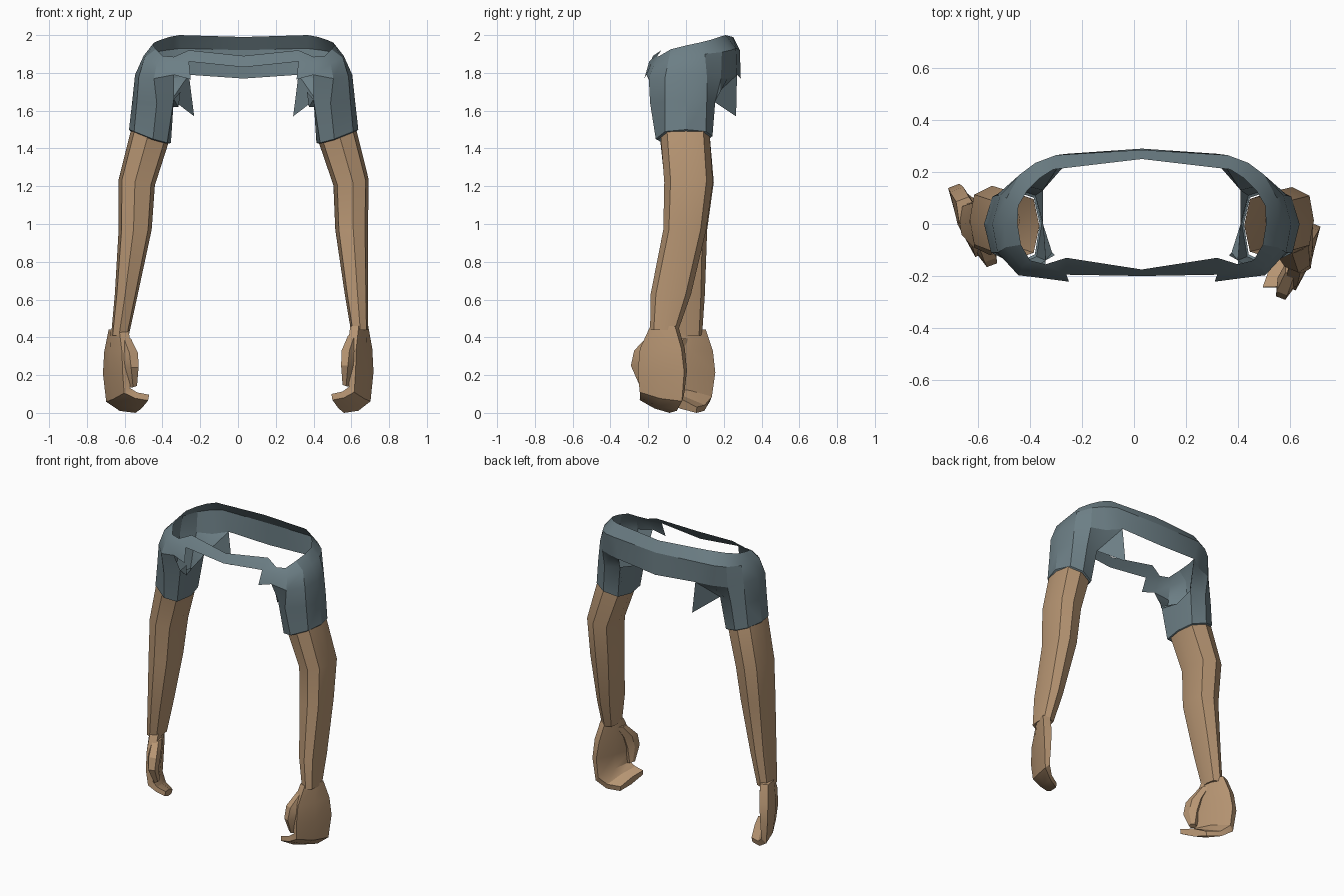
import bpy, bmesh, math
from mathutils import Vector

if "Cube" in bpy.data.objects:
    bpy.data.objects.remove(bpy.data.objects["Cube"])

CX = 0.03  # symmetry line of the shirt


def material(name, rgb):
    m = bpy.data.materials.new(name)
    m.diffuse_color = (*rgb, 1)
    m.use_nodes = True
    m.node_tree.nodes["Principled BSDF"].inputs["Base Color"].default_value = m.diffuse_color
    return m


SHIRT = material("slate_cloth", (0.15, 0.21, 0.235))
SKIN = material("tan_skin", (0.47, 0.30, 0.17))


def finish(bm, name, mat):
    bmesh.ops.recalc_face_normals(bm, faces=bm.faces)
    me = bpy.data.meshes.new(name)
    bm.to_mesh(me)
    bm.free()
    me.materials.append(mat)
    ob = bpy.data.objects.new(name, me)
    bpy.context.collection.objects.link(ob)
    bpy.context.view_layer.objects.active = ob
    ob.select_set(True)
    bpy.ops.object.shade_smooth_by_angle(angle=math.radians(28))
    ob.select_set(False)
    return ob


def bridge(bm, a, b, closed=False):
    n = len(a)
    for i in range(n if closed else n - 1):
        j = (i + 1) % n
        bm.faces.new([a[i], a[j], b[j], b[i]])


def loft(bm, sections, cap_start=False, cap_end=False):
    rings = [[bm.verts.new(p) for p in s] for s in sections]
    for a, b in zip(rings, rings[1:]):
        bridge(bm, a, b, True)
    if cap_start:
        bm.faces.new(rings[0])
    if cap_end:
        bm.faces.new(rings[-1])


# --- Shirt: half yoke from back centre round the shoulder to front centre ---
neck = [(0, .25, 1.99), (.34, .21, 2.0), (.395, .175, 1.99), (.44, .13, 1.975),
        (.475, .07, 1.96), (.478, 0, 1.945), (.465, -.08, 1.925), (.43, -.14, 1.89),
        (.37, -.155, 1.885), (.29, -.13, 1.92), (0, -.175, 1.89)]
upper = [(0, .285, 1.92), (.33, .265, 1.93), (.41, .235, 1.92), (.47, .19, 1.91),
         (.52, .10, 1.90), (.53, 0, 1.89), (.525, -.09, 1.88), (.46, -.165, 1.85),
         (.38, -.185, 1.85), (.29, -.195, 1.86), (0, -.20, 1.83)]
chest = [(0, .29, 1.77), (.29, .27, 1.79), (.38, .22, 1.77), (.475, .185, 1.77),
         (.545, .11, 1.79), (.575, 0, 1.79), (.555, -.11, 1.78), (.475, -.197, 1.77),
         (.37, -.21, 1.79), (.28, -.222, 1.765)]
# sleeve rings run back-inside, back, outside, front, front-inside, armpit
armpit = [(.38, .13, 1.66), (.48, .155, 1.65), (.56, .11, 1.65), (.59, 0, 1.65),
          (.565, -.11, 1.65), (.46, -.19, 1.64), (.37, -.14, 1.66), (.38, 0, 1.62)]
cuff = [(.41, .11, 1.44), (.50, .14, 1.465), (.575, .105, 1.49), (.607, 0, 1.50),
        (.58, -.11, 1.49), (.48, -.16, 1.45), (.405, -.125, 1.43), (.385, 0, 1.43)]

bm = bmesh.new()
N, U, C, A, K = [[bm.verts.new(p) for p in r] for r in (neck, upper, chest, armpit, cuff)]
bridge(bm, N, U)
bridge(bm, U[:10], C)
bridge(bm, C[2:9], A[:7])
bridge(bm, A, K, True)
# turned-in cuff hem
mid = Vector((.495, -.01, 1.465))
hem = [bm.verts.new(mid + (v.co - mid) * .93 - Vector((0, 0, .006))) for v in K]
bridge(bm, K, hem, True)
# torn pieces hanging at the back and front of the armpit
spike = bm.verts.new((.262, .265, 1.57))
bm.faces.new([C[1], C[2], A[0]])
bm.faces.new([C[1], A[0], spike])
scrap = [bm.verts.new(p) for p in ((.335, -.12, 1.70), (.345, -.11, 1.62))]
bm.faces.new([A[6], scrap[0], scrap[1]])
bm.faces.new([A[6], scrap[1], A[7]])
shirt = finish(bm, "shirt_yoke_and_sleeves", SHIRT)
shirt.location.x = CX
mir = shirt.modifiers.new("mirror", 'MIRROR')
mir.merge_threshold = 0.001

# --- Arms: eight-sided lofts, open inside the sleeve ---
RING = [(1, 0), (.82, .74), (.1, 1), (-.78, .78), (-1, 0), (-.78, -.78), (.1, -1), (.82, -.74)]


def arm(name, side, rows):
    # row: z, inner x, outer x, front y, back y, tilt
    bm = bmesh.new()
    secs = []
    for z, xi, xo, yf, yb, tilt in rows:
        cx, hx, cy, hy = (xi + xo) / 2, (xo - xi) / 2, (yf + yb) / 2, (yb - yf) / 2
        secs.append([(side * (cx + u * hx), cy + v * hy, z + tilt * u) for u, v in RING])
    loft(bm, secs, cap_end=True)
    finish(bm, name, SKIN)


arm("right_arm", 1, [(1.475, .424, .624, -.135, .125, .033), (1.22, .505, .692, -.115, .142, .015),
                     (.97, .515, .688, -.12, .107, 0), (.63, .565, .688, -.187, .027, 0),
                     (.44, .597, .688, -.19, -.04, 0)])
arm("left_arm", -1, [(1.475, .364, .564, -.14, .125, .033), (1.22, .44, .632, -.113, .147, .015),
                     (.97, .457, .632, -.12, .112, 0), (.63, .53, .652, -.09, .10, 0),
                     (.41, .578, .672, -.06, .085, 0)])

# --- Hands: flat palm with fingers folded inward, plus a thumb ---
ACROSS = Vector((-.36, -.93, 0))   # towards the thumb
OUT = Vector((.93, -.36, 0))       # towards the back of the hand
UP = Vector((0, 0, 1))


def section(c, half_w, half_t, bend, lift=0):
    u = ACROSS + UP * lift
    a = math.radians(bend)
    n = OUT * math.cos(a) - UP * math.sin(a)
    c = Vector(c)
    return [c + u * half_w * i + n * half_t * j
            for i, j in ((-1, -.6), (-1, .6), (0, 1), (1, .6), (1, -.6), (0, -1))]


PALM = [section((.642, -.115, .46), .07, .04, 0),
        section((.645, -.125, .34), .118, .042, 0),
        section((.650, -.125, .22), .132, .036, 8),
        section((.645, -.128, .10), .12, .034, 45, .2),
        section((.595, -.145, .062), .105, .028, 75, .33),
        section((.528, -.165, .05), .085, .027, 80, .4)]
THUMB = [section((.612, -.160, .41), .035, .03, 0),
         section((.587, -.220, .33), .05, .037, 0),
         section((.580, -.243, .25), .045, .032, 0),
         section((.570, -.222, .145), .02, .018, 20)]


def hand(side_name, place):
    for part, secs in (("palm_and_fingers", PALM), ("thumb", THUMB)):
        bm = bmesh.new()
        loft(bm, [[place(p) for p in s] for s in secs], True, True)
        finish(bm, side_name + "_" + part, SKIN)


hand("right", lambda p: p)
hand("left", lambda p: (-.63 - (p.x - .64) * 1.1, (p.y + .115) * 1.08 + .025, p.z * .96))
